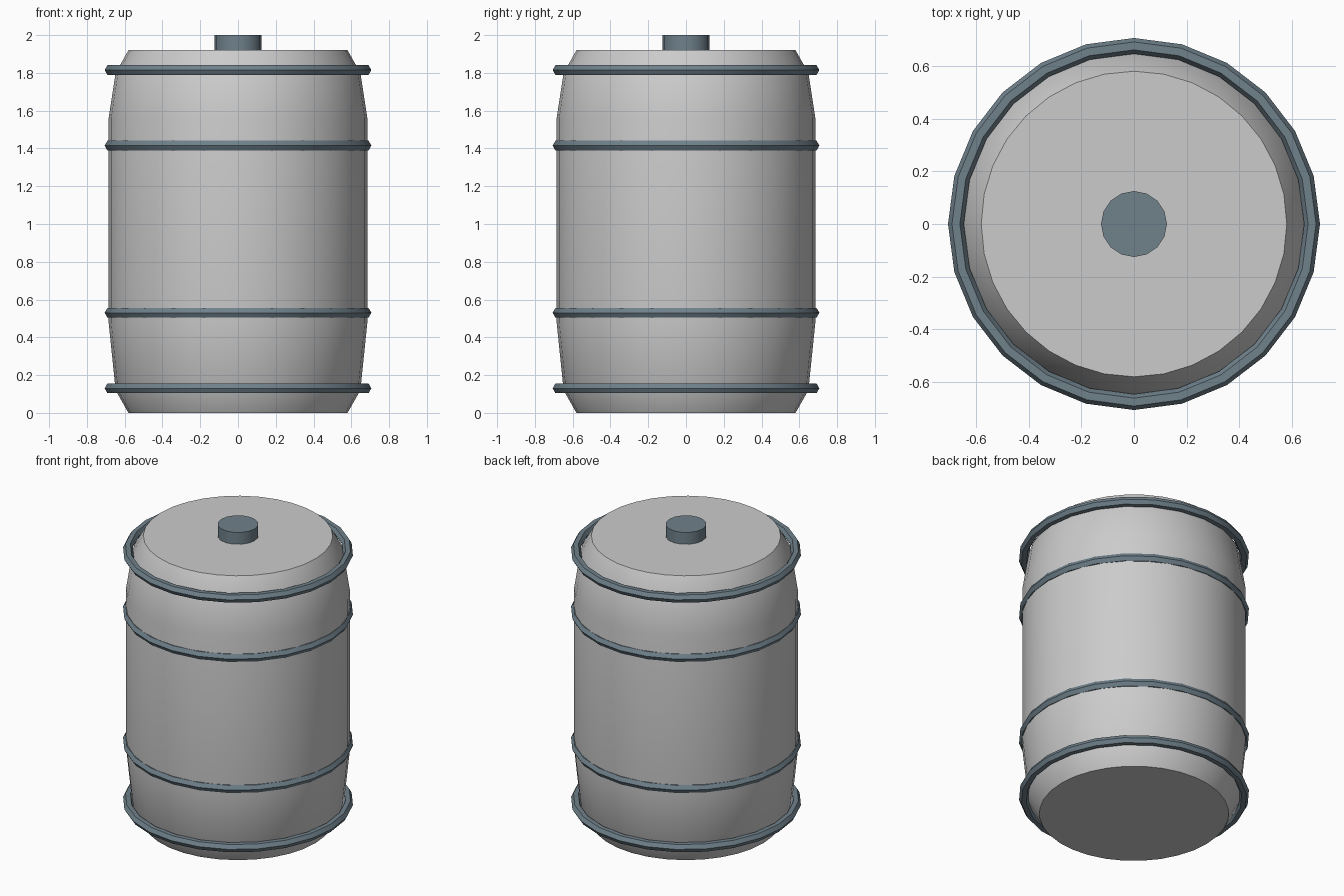
import bpy, bmesh, math

if "Cube" in bpy.data.objects:
    bpy.data.objects.remove(bpy.data.objects["Cube"])

metal = bpy.data.materials.new("blue_grey_metal")
metal.diffuse_color = (0.16, 0.22, 0.26, 1)
metal.use_nodes = True
metal.node_tree.nodes["Principled BSDF"].inputs["Base Color"].default_value = metal.diffuse_color


def smooth(obj):
    bpy.ops.object.select_all(action='DESELECT')
    obj.select_set(True)
    bpy.context.view_layer.objects.active = obj
    bpy.ops.object.shade_smooth_by_angle(angle=math.radians(30))


def lathe(name, profile, sides):
    """Revolve (radius, z) points around z and cap both ends."""
    bm = bmesh.new()
    rings = [[bm.verts.new((r * math.cos(2 * math.pi * i / sides),
                            r * math.sin(2 * math.pi * i / sides), z))
              for i in range(sides)] for r, z in profile]
    for a, b in zip(rings, rings[1:]):
        for i in range(sides):
            j = (i + 1) % sides
            bm.faces.new((a[i], a[j], b[j], b[i]))
    bm.faces.new(rings[0][::-1])
    bm.faces.new(rings[-1])
    mesh = bpy.data.meshes.new(name)
    bm.to_mesh(mesh)
    bm.free()
    obj = bpy.data.objects.new(name, mesh)
    bpy.context.collection.objects.link(obj)
    smooth(obj)
    return obj


# Barrel body with tapered shoulders
lathe("barrel_body", [(0.58, 0), (0.648, 0.12), (0.685, 0.48),
                      (0.685, 1.56), (0.648, 1.80), (0.58, 1.92)], 32)

# Plug on the lid
plug = lathe("lid_plug", [(0.125, 1.90), (0.125, 2.0)], 16)
plug.data.materials.append(metal)

# Four hoops with hexagonal section
for i, z in enumerate((0.13, 0.53, 1.415, 1.815)):
    bpy.ops.mesh.primitive_torus_add(major_segments=24, minor_segments=6,
                                     major_radius=0.676, minor_radius=0.03,
                                     location=(0, 0, z))
    hoop = bpy.context.object
    hoop.name = f"hoop_{i + 1}"
    hoop.data.materials.append(metal)
    smooth(hoop)
